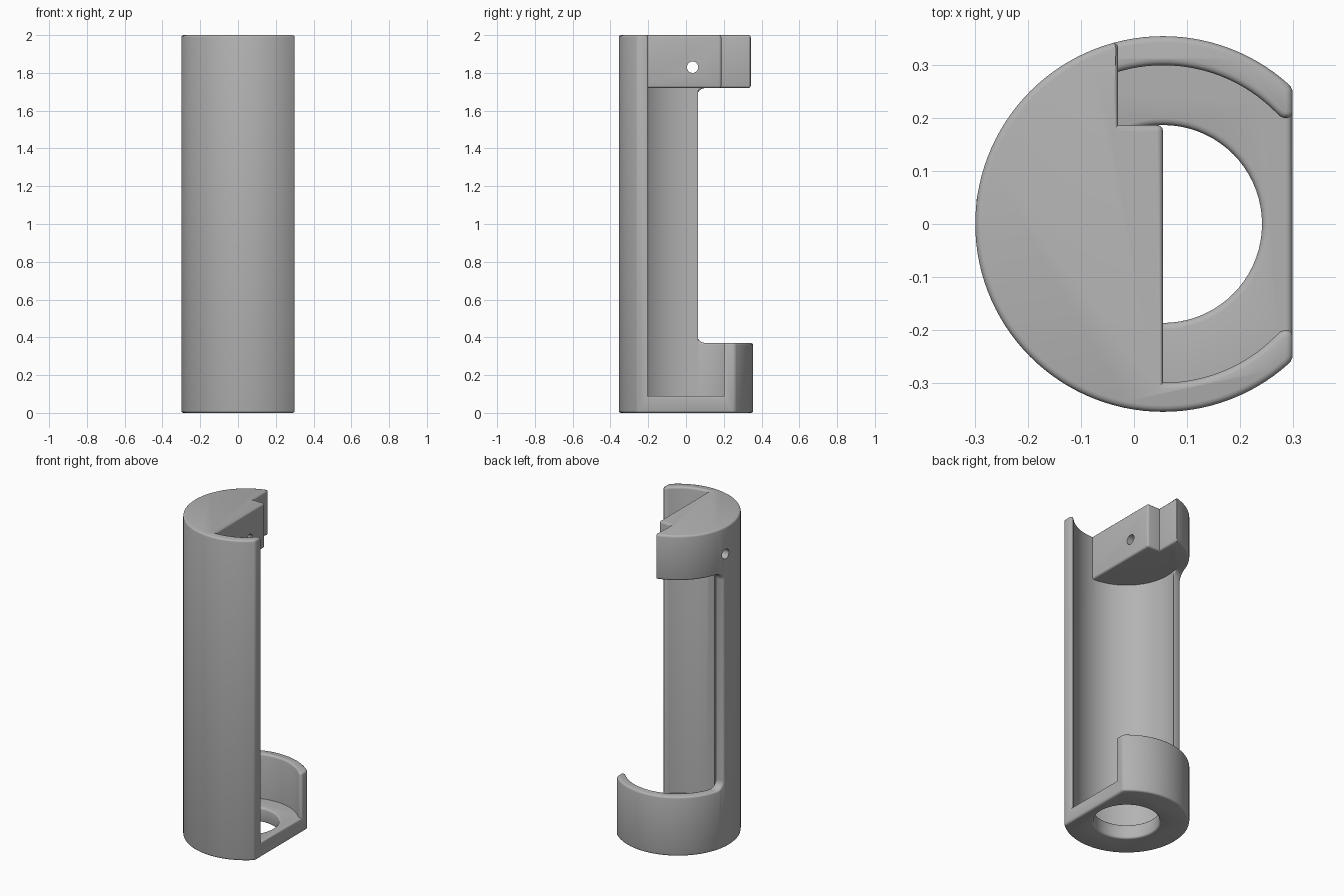
import bpy, bmesh, math

cube = bpy.data.objects.get("Cube")
if cube:
    bpy.data.objects.remove(cube, do_unlink=True)

CX, OUTER, INNER, HOLE = 0.055, 0.355, 0.30, 0.187
FLOOR, LIP, BLOCK, TOP = 0.09, 0.37, 1.72, 2.0
OVER = 0.5          # reach of cutters past the body


def arc(cx, cy, r, a0, a1, n):
    """Points along an arc, angles in degrees."""
    steps = [math.radians(a0 + (a1 - a0) * i / n) for i in range(n + 1)]
    return [(cx + r * math.cos(a), cy + r * math.sin(a)) for a in steps]


def prism(name, outline, lo, hi, axis="z"):
    """Extrude a closed outline along z (xy outline) or x (yz outline)."""
    bm = bmesh.new()
    place = (lambda p: (p[0], p[1], lo)) if axis == "z" else (lambda p: (lo, p[0], p[1]))
    face = bm.faces.new([bm.verts.new(place(p)) for p in outline])
    ext = bmesh.ops.extrude_face_region(bm, geom=[face])
    move = (0, 0, hi - lo) if axis == "z" else (hi - lo, 0, 0)
    bmesh.ops.translate(bm, vec=move, verts=[v for v in ext["geom"] if isinstance(v, bmesh.types.BMVert)])
    bmesh.ops.recalc_face_normals(bm, faces=bm.faces)
    mesh = bpy.data.meshes.new(name)
    bm.to_mesh(mesh)
    bm.free()
    obj = bpy.data.objects.new(name, mesh)
    bpy.context.collection.objects.link(obj)
    return obj


def rect(x0, x1, y0, y1):
    return [(x0, y0), (x1, y0), (x1, y1), (x0, y1)]


def carve(body, cutters):
    """Subtract the cutters, bake the result and remove them."""
    for c in cutters:
        c.hide_render = True
        mod = body.modifiers.new(c.name, "BOOLEAN")
        mod.operation, mod.solver, mod.object = "DIFFERENCE", "EXACT", c
    bpy.context.view_layer.update()
    deps = bpy.context.evaluated_depsgraph_get()
    mesh = bpy.data.meshes.new_from_object(body.evaluated_get(deps))
    body.modifiers.clear()
    body.data = mesh
    for c in cutters:
        bpy.data.objects.remove(c, do_unlink=True)


# Round body
body = prism("holder_body", arc(CX, 0, OUTER, 0, 360, 120)[:-1], 0, TOP)

# Open side: chamber mouth with straight jaws
jaw = math.degrees(math.asin(0.2 / INNER))
mouth = ([(CX, -INNER)] + arc(CX, 0, INNER, -90, -jaw, 16)[1:] + [(OVER, -0.2), (OVER, 0.2)]
         + arc(CX, 0, INNER, jaw, 90, 16))
# Rear window with rounded inner corners
edge, r = 0.055, 0.05
window = ([(OVER, LIP), (OVER, BLOCK)]
          + arc(edge + r, BLOCK - r, r, 90, 180, 8) + arc(edge + r, LIP + r, r, 180, 270, 8))

carve(body, [
    prism("flat_side_cut", rect(0.3, 1, -1, 1), -OVER, TOP + OVER),
    prism("chamber_cut", arc(CX, 0, INNER, 84, 276, 64), FLOOR, BLOCK),
    prism("mouth_cut", mouth, FLOOR, TOP + OVER),
    prism("window_cut", window, -1, 1, "x"),
    prism("rear_notch_cut", rect(-0.03, 1, 0.187, 1), 1.5, TOP + OVER),
    prism("floor_hole_cut", arc(CX, 0, HOLE, 0, 360, 72)[:-1], -OVER, FLOOR + 0.1),
])

# Soften the outward edges
bm = bmesh.new()
bm.from_mesh(body.data)
bmesh.ops.remove_doubles(bm, verts=bm.verts, dist=0.003)
bmesh.ops.dissolve_limit(bm, angle_limit=math.radians(0.5), verts=bm.verts, edges=bm.edges)
sharp = [e for e in bm.edges if len(e.link_faces) == 2
         and e.calc_face_angle_signed(0) > math.radians(30)]
bmesh.ops.bevel(bm, geom=sharp, offset=0.012, offset_type="OFFSET", segments=3,
                profile=0.5, affect="EDGES", clamp_overlap=False)
bm.to_mesh(body.data)
bm.free()

# Cross pin hole through the top block
carve(body, [prism("pin_hole_cut", arc(0.035, 1.83, 0.03, 0, 360, 32)[:-1], -1, 0.2, "x")])

# Grey finish
grey = bpy.data.materials.new("plain_grey")
grey.use_nodes = True
colour = (0.45, 0.45, 0.45, 1)
grey.diffuse_color = colour
grey.node_tree.nodes["Principled BSDF"].inputs["Base Color"].default_value = colour
body.data.materials.clear()
body.data.materials.append(grey)

bpy.ops.object.select_all(action="DESELECT")
body.select_set(True)
bpy.context.view_layer.objects.active = body
bpy.ops.object.shade_smooth_by_angle(angle=math.radians(35))
